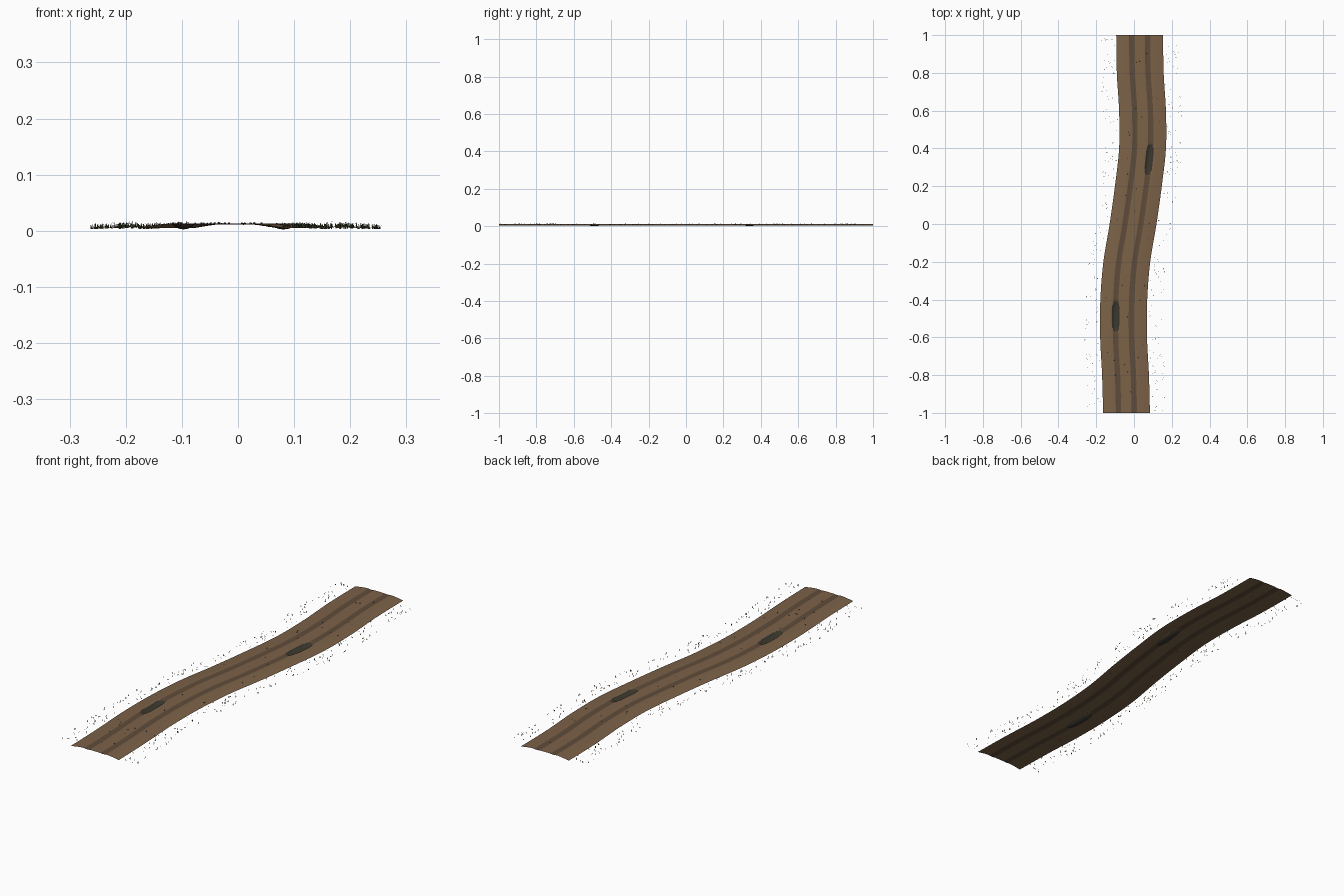
import bpy, bmesh, math, random
from mathutils import Vector, Matrix

if "Cube" in bpy.data.objects:
    bpy.data.objects.remove(bpy.data.objects["Cube"])

random.seed(7)


def material(name, rgb):
    m = bpy.data.materials.new(name)
    m.diffuse_color = (*rgb, 1)
    m.use_nodes = True
    m.node_tree.nodes["Principled BSDF"].inputs["Base Color"].default_value = m.diffuse_color
    return m


DIRT = material("dirt", (0.20, 0.122, 0.064))
RUT = material("rut_dirt", (0.115, 0.072, 0.042))
MUD = material("wet_mud", (0.045, 0.04, 0.028))
GRASS = material("dry_grass", (0.06, 0.07, 0.03))
STONE = material("stone", (0.07, 0.055, 0.04))

HALF = 0.124
RUT_X = 0.041
# path centre every 0.2 along y
CENTRES = [-0.040, -0.045, -0.055, -0.054, -0.038, -0.005,
           0.023, 0.045, 0.045, 0.033, 0.030]
# puddles: offset from centre, y, half width, half length
PUDDLES = [(-RUT_X, -0.49, 0.021, 0.085), (RUT_X, 0.34, 0.021, 0.085)]


def centre(y):
    t = min(max((y + 1) / 0.2, 0), 9.9999)
    i = int(t)
    f = t - i
    p = [CENTRES[min(max(i + k, 0), 10)] for k in (-1, 0, 1, 2)]
    return p[1] + 0.5 * f * (p[2] - p[0] + f * (2 * p[0] - 5 * p[1] + 4 * p[2] - p[3]
                             + f * (3 * (p[1] - p[2]) + p[3] - p[0])))


def puddle_depth(u, y):
    d = 0
    for px, py, rx, ry in PUDDLES:
        r = ((u - px) / rx) ** 2 + abs((y - py) / ry) ** 3
        d = max(d, 1 - r)
    return d


def height(u, y):
    a = abs(u)
    z = 0.013
    if a > 0.065:
        z -= 0.008 * ((a - 0.065) / (HALF - 0.065)) ** 1.3
    z -= 0.0015 * max(0, 1 - ((a - RUT_X) / 0.016) ** 2)
    return z - 0.009 * max(0, puddle_depth(u, y)) ** 0.7


def finish(name, bm, mats):
    me = bpy.data.meshes.new(name)
    bm.to_mesh(me)
    bm.free()
    for m in mats:
        me.materials.append(m)
    ob = bpy.data.objects.new(name, me)
    bpy.context.collection.objects.link(ob)
    return ob


# Winding dirt track with wheel ruts and two muddy hollows
bm = bmesh.new()
ROWS, COLS = 200, 62
grid = []
for j in range(ROWS + 1):
    y = -1 + 2 * j / ROWS
    c = centre(y)
    row = []
    for i in range(COLS + 1):
        u = HALF * (2 * i / COLS - 1)
        row.append(bm.verts.new((c + u, y, height(u, y))))
    grid.append(row)
for j in range(ROWS):
    for i in range(COLS):
        f = bm.faces.new((grid[j][i], grid[j][i + 1], grid[j + 1][i + 1], grid[j + 1][i]))
        f.smooth = True
        u = HALF * (2 * (i + 0.5) / COLS - 1)
        y = -1 + 2 * (j + 0.5) / ROWS
        if puddle_depth(u, y) > 0:
            f.material_index = 2
        elif abs(abs(u) - RUT_X) < 0.014:
            f.material_index = 1
finish("dirt_track", bm, [DIRT, RUT, MUD])

# Grass tufts along both verges
bm = bmesh.new()
for k in range(300):
    side = -1 if k % 2 else 1
    y = random.uniform(-0.99, 0.99)
    off = random.uniform(0.132, 0.208)
    x = centre(y) + side * off
    base = 0.003 + 0.05 * max(0, 0.21 - off)
    for b in range(3):
        a = random.uniform(0, math.tau)
        h = random.uniform(0.005, 0.011)
        d = Vector((math.cos(a), math.sin(a), 0))
        root = Vector((x, y, base)) + d * 0.002
        across = Vector((-d.y, d.x, 0)) * 0.0012
        tip = root + d * random.uniform(0.001, 0.004) + Vector((0, 0, h))
        bm.faces.new([bm.verts.new(p) for p in (root - across, root + across, tip)])
finish("verge_grass", bm, [GRASS])

# Small stones on the track
bm = bmesh.new()
for k in range(40):
    y = random.uniform(-0.97, 0.97)
    u = random.uniform(-0.11, 0.11)
    r = random.uniform(0.0015, 0.003)
    pos = Matrix.Translation((centre(y) + u, y, height(u, y) + r * 0.2))
    bmesh.ops.create_icosphere(bm, subdivisions=1, radius=r,
                               matrix=pos @ Matrix.Diagonal((1, 1.2, 0.7, 1)))
finish("stones", bm, [STONE])
